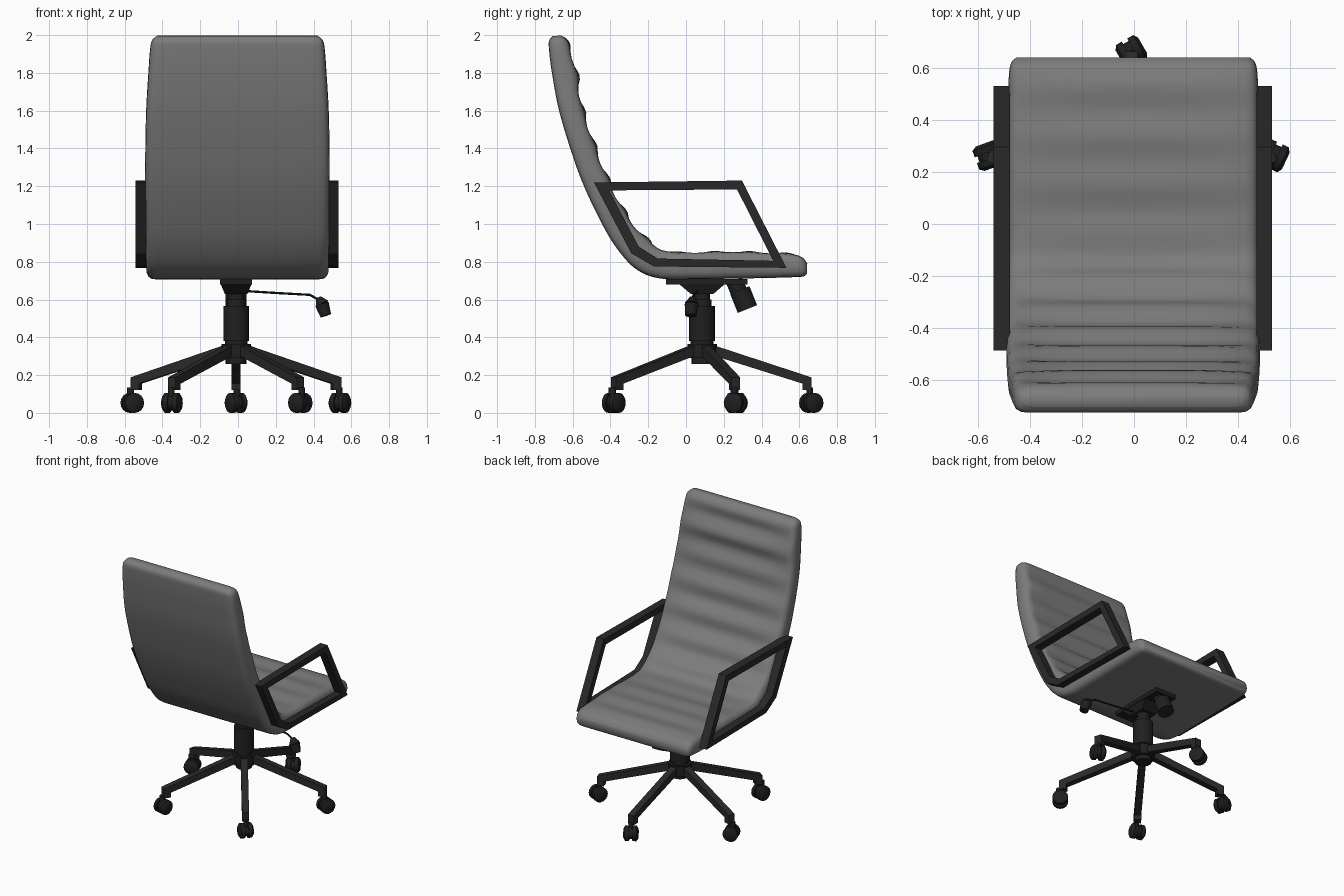
import bpy, bmesh, math
from mathutils import Vector, Matrix

if "Cube" in bpy.data.objects:
    bpy.data.objects.remove(bpy.data.objects["Cube"])

def mat(name, c):
    m = bpy.data.materials.new(name)
    m.diffuse_color = (*c, 1)
    m.use_nodes = True
    m.node_tree.nodes["Principled BSDF"].inputs["Base Color"].default_value = m.diffuse_color
    return m

LEATHER = mat("grey leather", (0.205, 0.2, 0.2))
FRAME = mat("dark frame", (0.022, 0.022, 0.022))
BLACK = mat("black plastic", (0.014, 0.014, 0.014))
HX, HY = -0.01, 0.085            # centre of the pedestal

def finish(bm, name, m, smooth=None):
    bmesh.ops.recalc_face_normals(bm, faces=bm.faces)
    me = bpy.data.meshes.new(name)
    bm.to_mesh(me)
    bm.free()
    ob = bpy.data.objects.new(name, me)
    bpy.context.collection.objects.link(ob)
    me.materials.append(m)
    if smooth:
        bpy.context.view_layer.objects.active = ob
        ob.select_set(True)
        bpy.ops.object.shade_smooth_by_angle(angle=math.radians(smooth))
        ob.select_set(False)
    return ob

def loft(bm, rings, closed=False):
    vs = [[bm.verts.new(p) for p in r] for r in rings]
    n = len(vs[0])
    pairs = list(zip(vs, vs[1:])) + ([(vs[-1], vs[0])] if closed else [])
    for a, b in pairs:
        for i in range(n):
            bm.faces.new((a[i], a[(i + 1) % n], b[(i + 1) % n], b[i]))
    if not closed:
        bm.faces.new(vs[0])
        bm.faces.new(vs[-1])

def rod(bm, p, q, r1, r2=None, n=16):
    p, q = Vector(p), Vector(q)
    d = q - p
    M = Matrix.Translation((p + q) / 2) @ d.to_track_quat('Z', 'Y').to_matrix().to_4x4()
    bmesh.ops.create_cone(bm, cap_ends=True, segments=n, radius1=r1,
                          radius2=r1 if r2 is None else r2, depth=d.length, matrix=M)

def box(bm, c, s):
    bmesh.ops.create_cube(bm, size=1, matrix=Matrix.Translation(c) @ Matrix.Diagonal((*s, 1)))

# --- seat and back: one padded shell; stations of (outer y,z, inner y,z, half width)
ST = [(-.705, 1.995, -.66, 1.998, .425), (-.725, 1.97, -.632, 1.975, .452),
      (-.725, 1.92, -.612, 1.92, .463), (-.71, 1.80, -.578, 1.79, .472),
      (-.672, 1.60, -.55, 1.62, .483), (-.60, 1.36, -.482, 1.41, .488),
      (-.54, 1.20, -.415, 1.24, .488), (-.465, 1.04, -.335, 1.08, .487),
      (-.38, .89, -.24, .95, .486), (-.27, .765, -.15, .875, .485),
      (-.14, .712, -.06, .85, .484), (.05, .708, .06, .85, .484),
      (.25, .711, .25, .853, .484), (.42, .714, .42, .848, .483),
      (.56, .718, .56, .84, .48), (.62, .722, .615, .825, .472),
      (.64, .735, .642, .79, .452)]

def catmull(k, t):
    a, b, c, d = (ST[min(max(k + j, 0), len(ST) - 1)] for j in (-1, 0, 1, 2))
    return [0.5 * (2 * q + (r - p) * t + (2 * p - 5 * q + 4 * r - s) * t * t
                   + (3 * q - p - 3 * r + s) * t ** 3) for p, q, r, s in zip(a, b, c, d)]

path = [catmull(k, t / 6) for k in range(len(ST) - 1) for t in range(6)] + [list(ST[-1])]
rings, s, prev = [], 0, None
for i, (oy, oz, iy, iz, w) in enumerate(path):
    O, I = Vector((0, oy, oz)), Vector((0, iy, iz))
    s += (I - prev).length if prev else 0
    prev = I
    seat = 1 if iz > .9 else .45
    fade = min(1, i / 14, (len(path) - 1 - i) / 12)
    wave = .014 * seat * fade * math.sin(s * 2 * math.pi / .19)
    sect = []
    for side in (1, -1):                       # rounded edge, then the flat span
        for j in range(9):
            a = math.radians(-90 + 22.5 * j) * side
            c, sn = max(math.cos(a), 0), math.sin(a)
            sect.append((side * (w - .055 + .055 * c ** .7),
                         .5 + .5 * math.copysign(abs(sn) ** .75, sn)))
        for j in range(1, 8):
            sect.append((side * (w - .055) * (1 - j / 4), 1 if side > 0 else 0))
    n = (I - O).normalized()
    ring = []
    for x, f in sect:
        p = O.lerp(I, f) + n * wave * f * (1 - (x / w) ** 4)
        ring.append((x - .003, p.y, p.z))
    rings.append(ring)
bm = bmesh.new()
loft(bm, rings)
finish(bm, "seat_shell", LEATHER, 50)

# --- arm frames: closed flat-bar loops
OUT = [(-.487, 1.22), (.296, 1.23), (.532, .768), (-.17, .775), (-.29, .845)]
INN = [(-.407, 1.178), (.27, 1.183), (.462, .805), (-.15, .817), (-.25, .88)]
for name, x0, x1 in (("left_arm", -.542, -.478), ("right_arm", .472, .532)):
    bm = bmesh.new()
    loft(bm, [[(x0, *o), (x1, *o), (x1, *i), (x0, *i)] for o, i in zip(OUT, INN)], True)
    finish(bm, name, FRAME)

# --- pedestal column and hub
bm = bmesh.new()
for z0, z1, r in ((.26, .37, .055), (.29, .365, .078), (.36, .385, .06),
                  (.38, .565, .068), (.56, .6, .05), (.59, .66, .042)):
    rod(bm, (HX, HY, z0), (HX, HY, z1), r, n=20)
finish(bm, "column", BLACK, 40)

# --- tilt mechanism under the seat
bm = bmesh.new()
box(bm, (HX, .11, .695), (.17, .43, .03))
loft(bm, [[(HX - a, HY - b, z), (HX + a, HY - b, z), (HX + a, HY + b, z), (HX - a, HY + b, z)]
          for a, b, z in ((.06, .06, .63), (.085, .13, .69))])
finish(bm, "tilt_mechanism", BLACK)
bm = bmesh.new()
rod(bm, (HX, .255, .70), (HX, .29, .62), .045)
rod(bm, (HX, .285, .65), (HX, .325, .55), .055)
finish(bm, "tension_knob", BLACK, 40)

# --- height lever with paddle
bm = bmesh.new()
pts = [(.04, .06, .645), (.2, .05, .635), (.38, .04, .625), (.425, .035, .6)]
for p, q in zip(pts, pts[1:]):
    rod(bm, p, q, .006, n=8)
rod(bm, (.425, .035, .61), (.445, .03, .575), .015, .038, 12)
rod(bm, (.445, .03, .575), (.465, .025, .515), .038, .03, 12)
finish(bm, "height_lever", BLACK, 40)

# --- five legs with twin-wheel casters
for k, yaw in enumerate((65, 120, 20, 75, 140)):
    ang = math.radians(18 + 72 * k)
    M = Matrix.Translation((HX, HY, 0)) @ Matrix.Rotation(ang, 4, 'Z')
    bm = bmesh.new()
    prof = [(.04, .365), (.58, .188), (.58, .12), (.532, .12), (.532, .155), (.04, .31)]
    loft(bm, [[(r, y, z) for r, z in prof] for y in (-.024, .024)])
    bm.transform(M)
    finish(bm, f"leg_{k + 1}", FRAME)
    bm = bmesh.new()
    for sgn in (-1, 1):
        rod(bm, (0, sgn * .012, .053), (0, sgn * .038, .053), .053)
        rod(bm, (0, sgn * .038, .053), (0, sgn * .05, .053), .053, .035)
    rod(bm, (0, -.015, .055), (0, .015, .055), .042)
    rod(bm, (-.01, 0, .06), (-.01, 0, .135), .018, n=10)
    bm.transform(M @ Matrix.Translation((.578, 0, 0)) @ Matrix.Rotation(math.radians(yaw) - ang, 4, 'Z'))
    finish(bm, f"caster_{k + 1}", BLACK, 40)
